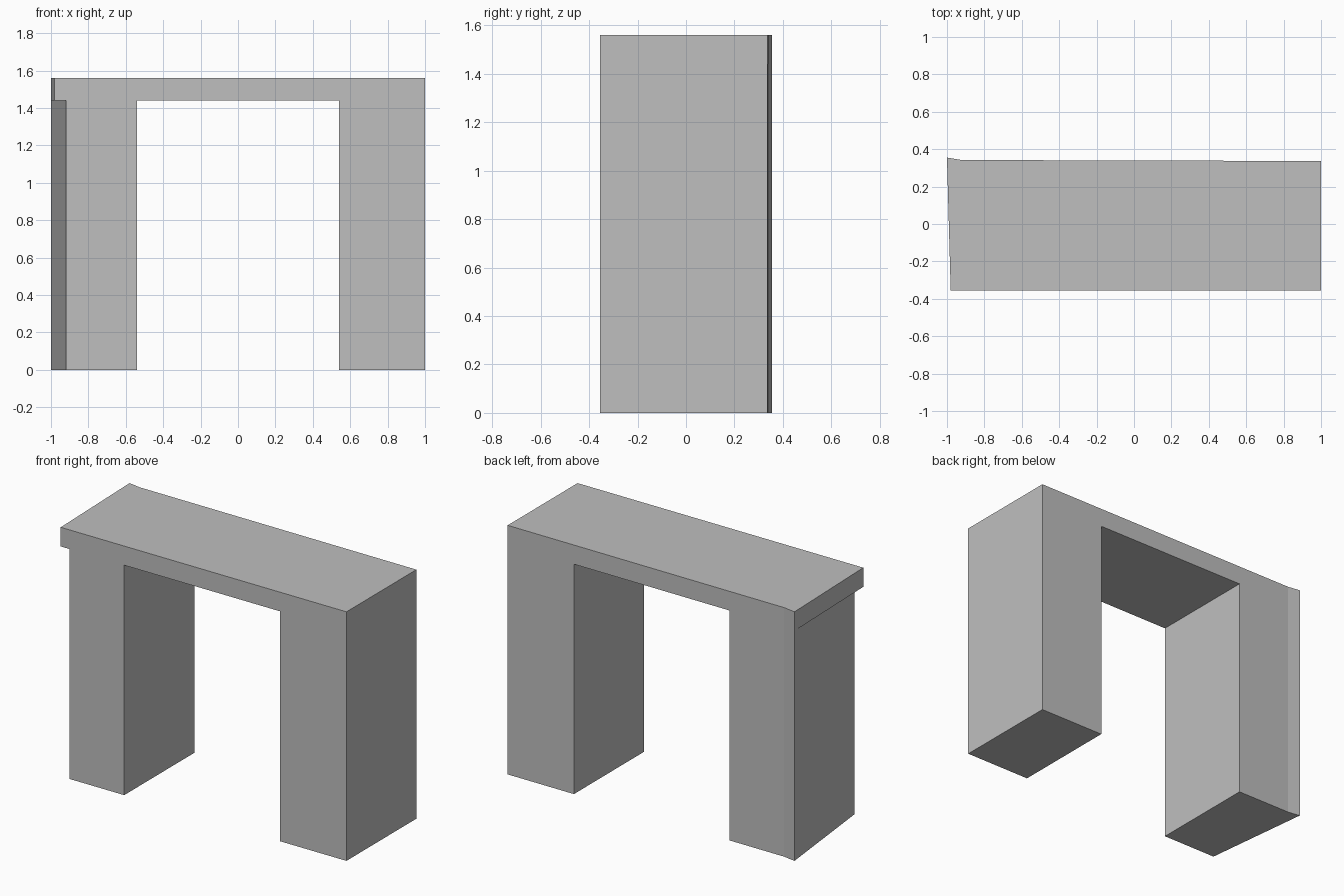
import bpy
import bmesh

if "Cube" in bpy.data.objects:
    bpy.data.objects.remove(bpy.data.objects["Cube"], do_unlink=True)

FRONT, SPAN_Z, TOP_Z = -0.355, 1.44, 1.56
INNER = 0.54

grey = bpy.data.materials.new("plain grey")
grey.use_nodes = True
colour = (0.52, 0.52, 0.52, 1)
grey.diffuse_color = colour
grey.node_tree.nodes["Principled BSDF"].inputs["Base Color"].default_value = colour

# Plan points, with the slightly flared back corner on the right side
back_corner = (-1.0, 0.355)
back_bend = (-0.92, 0.342)
back_in_r, back_in_l = (-INNER, 0.341), (INNER, 0.338)
back_left, front_left = (1.0, 0.337), (1.0, FRONT)
front_in_l, front_in_r = (INNER, FRONT), (-INNER, FRONT)
leg_front, slab_front = (-0.92, FRONT), (-0.98, FRONT)

bm = bmesh.new()


def flat(points, z):
    bm.faces.new([bm.verts.new((x, y, z)) for x, y in points])


def walls(points, z0, z1):
    for a, b in zip(points, points[1:] + points[:1]):
        bm.faces.new([bm.verts.new((*p, z)) for p, z in
                      ((a, z0), (b, z0), (b, z1), (a, z1))])


# Legs, open where they meet the slab
right_leg = [leg_front, front_in_r, back_in_r, back_bend, back_corner]
left_leg = [front_in_l, front_left, back_left, back_in_l]
for leg in (right_leg, left_leg):
    walls(leg, 0, SPAN_Z)
    flat(leg, 0)

# Top slab with its underside between the legs and below the overhang
slab = [slab_front, leg_front, front_in_r, front_in_l, front_left,
        back_left, back_in_l, back_in_r, back_bend, back_corner]
walls(slab, SPAN_Z, TOP_Z)
flat(slab, TOP_Z)
flat([front_in_r, front_in_l, back_in_l, back_in_r], SPAN_Z)
flat([slab_front, leg_front, back_corner], SPAN_Z)

# Weld into one solid
bmesh.ops.remove_doubles(bm, verts=bm.verts, dist=0.0005)
bmesh.ops.recalc_face_normals(bm, faces=bm.faces)
mesh = bpy.data.meshes.new("archway_block")
bm.to_mesh(mesh)
bm.free()
mesh.materials.append(grey)
archway = bpy.data.objects.new("archway_block", mesh)
bpy.context.collection.objects.link(archway)
